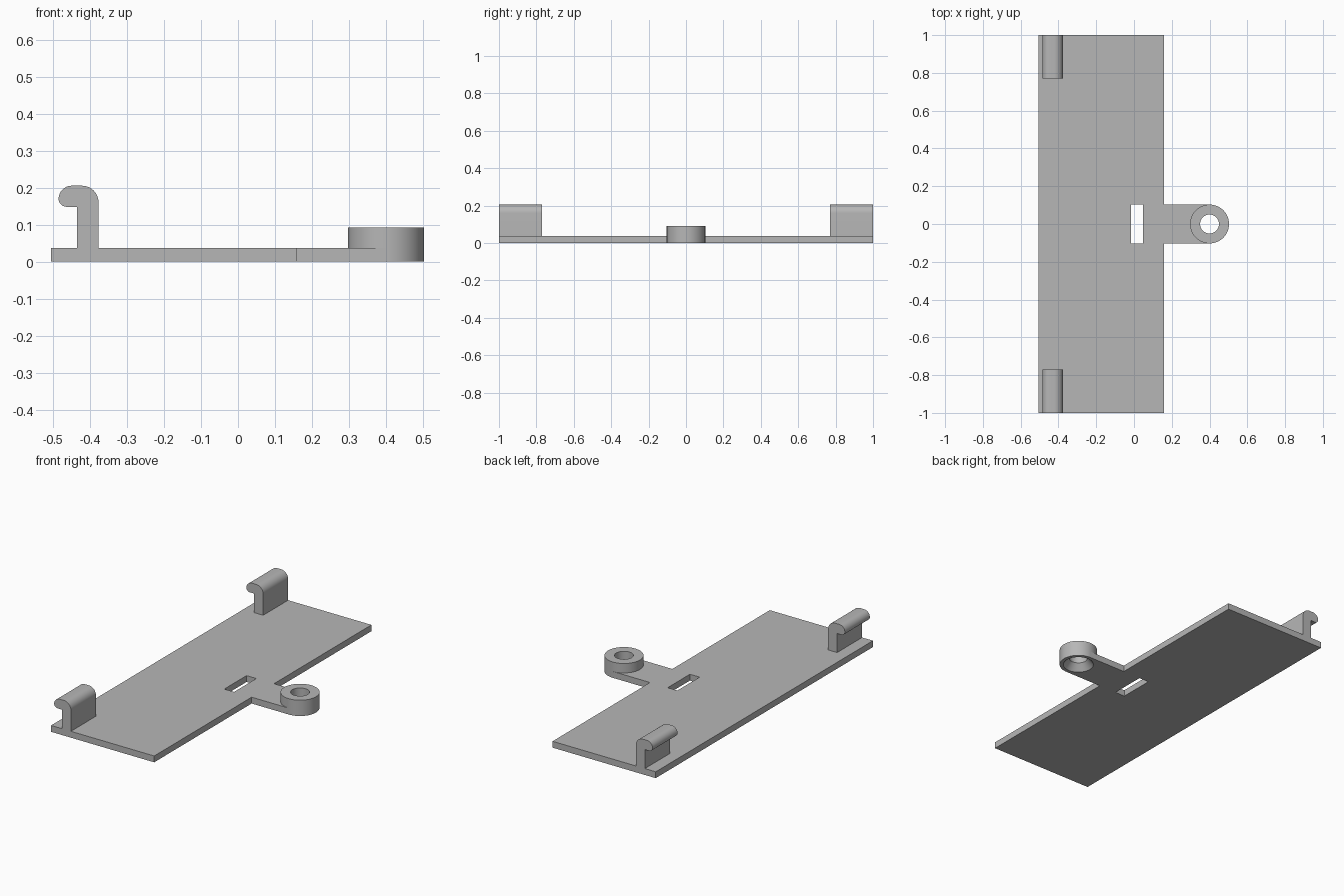
import bpy, bmesh
from math import sin, cos, pi, radians
from mathutils import Vector, Matrix

if "Cube" in bpy.data.objects:
    bpy.data.objects.remove(bpy.data.objects["Cube"], do_unlink=True)

grey = bpy.data.materials.new("plain grey")
grey.use_nodes = True
COLOUR = (0.47, 0.47, 0.47, 1)
grey.diffuse_color = COLOUR
grey.node_tree.nodes["Principled BSDF"].inputs["Base Color"].default_value = COLOUR

THICK = 0.037          # plate thickness
BOSS_X, BOSS_R = 0.4, 0.103
SEGMENTS = 64


def finish(name, bm, smooth=False):
    """Turn a bmesh into a named object."""
    bmesh.ops.recalc_face_normals(bm, faces=bm.faces)
    mesh = bpy.data.meshes.new(name)
    bm.to_mesh(mesh)
    bm.free()
    mesh.materials.append(grey)
    obj = bpy.data.objects.new(name, mesh)
    bpy.context.collection.objects.link(obj)
    if smooth:
        bpy.ops.object.select_all(action='DESELECT')
        obj.select_set(True)
        bpy.context.view_layer.objects.active = obj
        bpy.ops.object.shade_smooth_by_angle(angle=radians(35))
    return obj


def extrude(name, points, offset, smooth=False):
    """Extrude a closed outline along an offset."""
    bm = bmesh.new()
    face = bm.faces.new([bm.verts.new(p) for p in points])
    result = bmesh.ops.extrude_face_region(bm, geom=[face], use_keep_orig=True)
    moved = [g for g in result["geom"] if isinstance(g, bmesh.types.BMVert)]
    bmesh.ops.translate(bm, verts=moved, vec=Vector(offset))
    return finish(name, bm, smooth)


def arc(cx, cy, r, start, end, steps):
    angles = [radians(start + (end - start) * i / steps) for i in range(steps + 1)]
    return [(cx + r * cos(a), cy + r * sin(a)) for a in angles]


# Plate with side tab, whose end wraps the boss
outline = [(0.16, -BOSS_R), (0.16, -1), (-0.505, -1), (-0.505, 1), (0.16, 1), (0.16, BOSS_R)]
outline += arc(BOSS_X, 0, BOSS_R, 90, 270, SEGMENTS // 2)
plate = extrude("base_plate", [(x, y, 0) for x, y in outline], (0, 0, THICK), True)

# Slot through the plate
bm = bmesh.new()
bmesh.ops.create_cube(bm, size=1, matrix=Matrix.Translation((0.015, 0, 0)) @ Matrix.Diagonal((0.063, 0.205, 0.3, 1)))
cutter = finish("slot_cutter", bm)
cutter.hide_render = True
cutter.hide_viewport = True
cutter.display_type = 'WIRE'
cut = plate.modifiers.new("slot", 'BOOLEAN')
cut.operation = 'DIFFERENCE'
cut.solver = 'EXACT'
cut.object = cutter

# Ring boss with a countersunk hole underneath
profile = [(BOSS_R, 0), (BOSS_R, 0.092), (0.05, 0.092), (0.05, 0.04), (0.083, 0)]
bm = bmesh.new()
rings = [[bm.verts.new((BOSS_X + r * cos(2 * pi * i / SEGMENTS), r * sin(2 * pi * i / SEGMENTS), z))
          for i in range(SEGMENTS)] for r, z in profile]
for a, b in zip(rings, rings[1:] + rings[:1]):
    for i in range(SEGMENTS):
        j = (i + 1) % SEGMENTS
        bm.faces.new((a[i], a[j], b[j], b[i]))
finish("screw_boss", bm, True)

# Two clip hooks at the ends of the right edge
hook = [(-0.435, THICK), (-0.377, THICK)]
hook += arc(-0.422, 0.16, 0.045, 0, 90, 12)
hook += arc(-0.449, 0.169, 0.036, 90, 180, 12)
hook += arc(-0.463, 0.17, 0.022, 180, 270, 10)
hook += [(-0.435, 0.148)]
for name, y in (("front_hook", -1), ("back_hook", 0.77)):
    extrude(name, [(x, y, z) for x, z in hook], (0, 0.23, 0), True)
